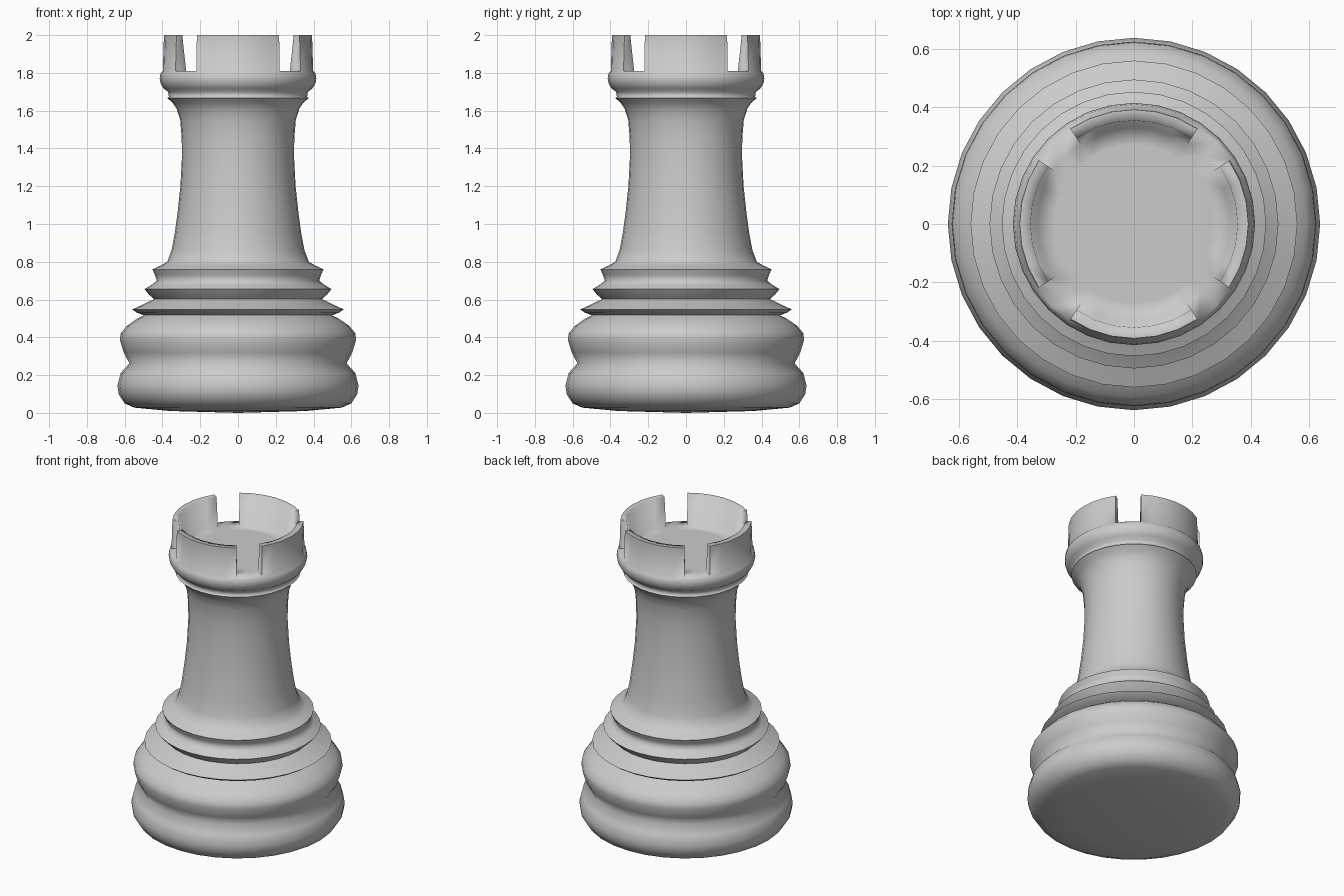
import bpy, bmesh, math

cube = bpy.data.objects.get("Cube")
if cube:
    bpy.data.objects.remove(cube, do_unlink=True)

SIDES = 32
STEP = math.tau / SIDES

# Half profiles (radius, height), from the underside up to the floor of the turret
base = [(0.36, 0.01), (0.55, 0.028), (0.60, 0.05), (0.632, 0.10), (0.638, 0.145),
        (0.622, 0.21), (0.575, 0.262), (0.605, 0.32), (0.625, 0.385), (0.622, 0.42),
        (0.59, 0.46), (0.54, 0.495), (0.497, 0.517)]
collars = [(0.535, 0.53), (0.56, 0.548), (0.50, 0.575), (0.445, 0.602),
           (0.475, 0.63), (0.495, 0.655), (0.455, 0.68), (0.43, 0.70),
           (0.44, 0.73), (0.453, 0.76), (0.405, 0.782), (0.375, 0.80)]
shaft = [(0.352, 0.86), (0.335, 0.95), (0.32, 1.06), (0.305, 1.2), (0.297, 1.35),
         (0.298, 1.45), (0.306, 1.55), (0.325, 1.61), (0.345, 1.64), (0.375, 1.668)]
head = [(0.366, 1.672), (0.37, 1.70), (0.395, 1.718), (0.41, 1.745), (0.415, 1.77),
        (0.41, 1.798), (0.398, 1.81), (0.33, 1.81), (0.27, 1.81)]
profile = base + collars + shaft + head

bm = bmesh.new()
rings = [[bm.verts.new((r * math.cos(i * STEP), r * math.sin(i * STEP), z))
          for i in range(SIDES)] for r, z in profile]
bottom = bm.verts.new((0, 0, 0))
floor = bm.verts.new((0, 0, 1.81))

# Lathe the body, remembering the shelf faces that rise into battlements
shelf = []
for k, (low, high) in enumerate(zip(rings, rings[1:])):
    for i in range(SIDES):
        j = (i + 1) % SIDES
        face = bm.faces.new((low[i], low[j], high[j], high[i]))
        if k == len(rings) - 3 and (i + 3) % 8 < 6:
            shelf.append(face)
for i in range(SIDES):
    j = (i + 1) % SIDES
    bm.faces.new((bottom, rings[0][j], rings[0][i]))
    bm.faces.new((floor, rings[-1][i], rings[-1][j]))

# Raise four battlements, with walls that taper toward the rim
raised = bmesh.ops.extrude_face_region(bm, geom=shelf)["geom"]
for v in (g for g in raised if isinstance(g, bmesh.types.BMVert)):
    r = math.hypot(v.co.x, v.co.y)
    s = (0.392 if r > 0.36 else 0.355) / r
    v.co = (v.co.x * s, v.co.y * s, 2.0)
bmesh.ops.delete(bm, geom=[f for f in shelf if f.is_valid], context="FACES_ONLY")
bmesh.ops.recalc_face_normals(bm, faces=bm.faces)

mesh = bpy.data.meshes.new("rook_body")
bm.to_mesh(mesh)
bm.free()
body = bpy.data.objects.new("rook_body", mesh)
bpy.context.collection.objects.link(body)

# One plain grey
grey = bpy.data.materials.new("plain_grey")
grey.use_nodes = True
grey.diffuse_color = (0.6, 0.6, 0.6, 1)
grey.node_tree.nodes["Principled BSDF"].inputs["Base Color"].default_value = (0.6, 0.6, 0.6, 1)
mesh.materials.append(grey)

# Smooth shading, crisp only at the battlement edges and the deepest grooves
bpy.ops.object.select_all(action="DESELECT")
body.select_set(True)
bpy.context.view_layer.objects.active = body
bpy.ops.object.shade_smooth_by_angle(angle=math.radians(85))
